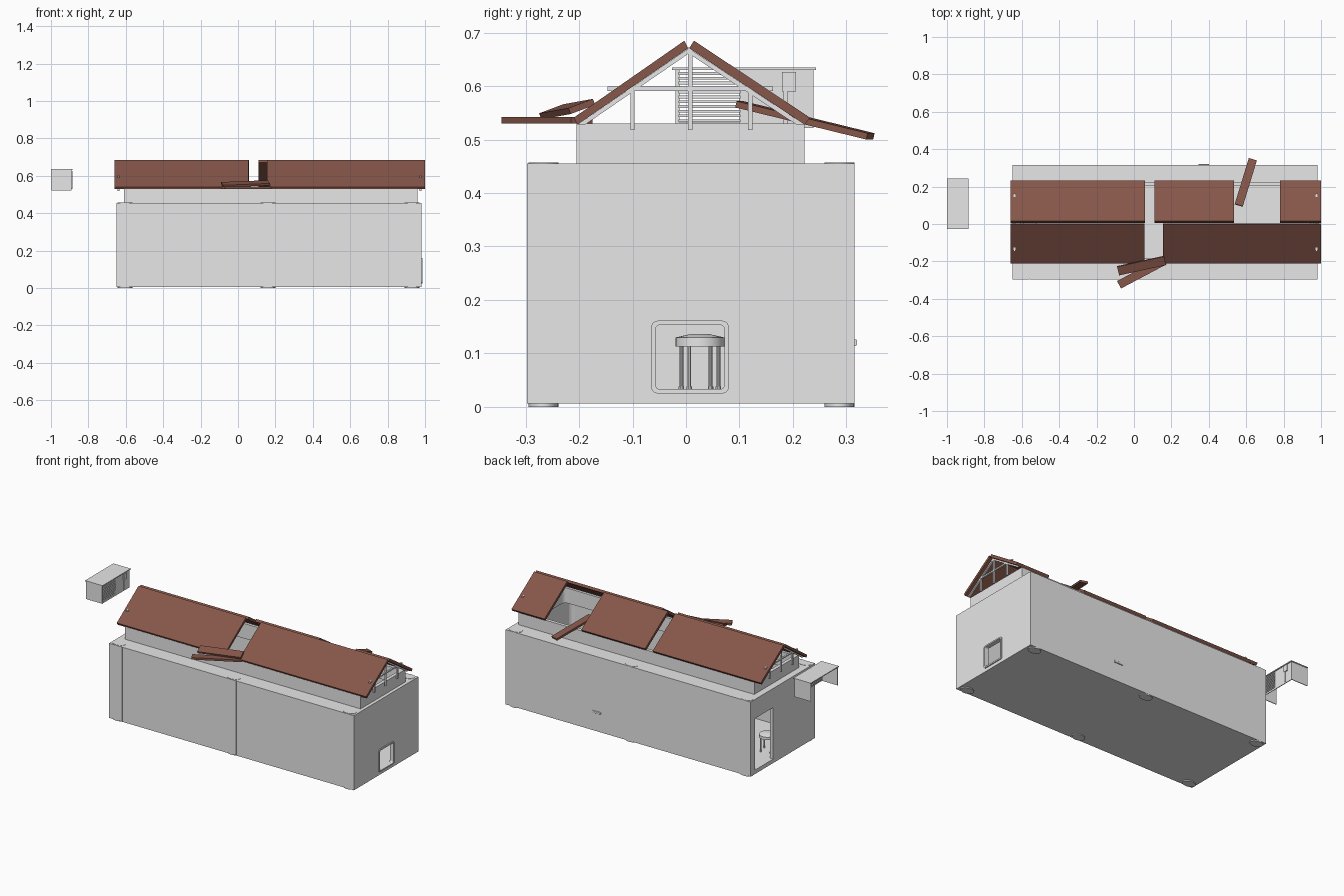
import bpy, bmesh, math
from mathutils import Vector, Matrix

if "Cube" in bpy.data.objects:
    bpy.data.objects.remove(bpy.data.objects["Cube"], do_unlink=True)


def material(name, rgb):
    m = bpy.data.materials.new(name)
    m.use_nodes = True
    m.diffuse_color = (*rgb, 1)
    node = next(n for n in m.node_tree.nodes if n.type == "BSDF_PRINCIPLED")
    node.inputs["Base Color"].default_value = (*rgb, 1)
    return m


GREY = material("plain_grey", (0.8, 0.8, 0.8))
BROWN = material("roof_brown", (0.24, 0.095, 0.067))


def finish(name, bm, mat, smooth=False):
    bmesh.ops.recalc_face_normals(bm, faces=bm.faces)
    mesh = bpy.data.meshes.new(name)
    bm.to_mesh(mesh)
    bm.free()
    mesh.materials.append(mat)
    ob = bpy.data.objects.new(name, mesh)
    bpy.context.collection.objects.link(ob)
    if smooth:
        bpy.ops.object.select_all(action="DESELECT")
        ob.select_set(True)
        bpy.context.view_layer.objects.active = ob
        bpy.ops.object.shade_smooth_by_angle()
    return ob


def box(name, lo, hi, mat=GREY, bevel=0, axis=2):
    """Box between two corners, optionally rounding the edges along one axis."""
    lo, hi = Vector(lo), Vector(hi)
    bm = bmesh.new()
    bmesh.ops.create_cube(bm, size=1)
    bmesh.ops.scale(bm, vec=hi - lo, verts=bm.verts)
    bmesh.ops.translate(bm, vec=(lo + hi) / 2, verts=bm.verts)
    if bevel:
        edges = [e for e in bm.edges
                 if abs((e.verts[0].co - e.verts[1].co).normalized()[axis]) > 0.9]
        bmesh.ops.bevel(bm, geom=edges, offset=bevel, segments=5, profile=0.5, affect="EDGES")
    return finish(name, bm, mat)


def prism(name, profile, x0, x1, mat):
    """Extrude a y-z outline along x."""
    bm = bmesh.new()
    face = bm.faces.new([bm.verts.new((x0, y, z)) for y, z in profile])
    new = bmesh.ops.extrude_face_region(bm, geom=[face])["geom"]
    bmesh.ops.translate(bm, vec=(x1 - x0, 0, 0),
                        verts=[v for v in new if isinstance(v, bmesh.types.BMVert)])
    return finish(name, bm, mat)


def plank(name, start, end, width, thick, roll=0):
    """Loose board running from start to end."""
    start, end = Vector(start), Vector(end)
    along = (end - start).normalized()
    side = along.cross(Vector((0, 0, 1))).normalized()
    side = Matrix.Rotation(math.radians(roll), 3, along) @ side
    up = side.cross(along)
    rot = Matrix((along, side, up)).transposed().to_4x4()
    bm = bmesh.new()
    bmesh.ops.create_cube(bm, size=1)
    bmesh.ops.scale(bm, vec=((end - start).length, width, thick), verts=bm.verts)
    bmesh.ops.transform(bm, matrix=Matrix.Translation((start + end) / 2) @ rot, verts=bm.verts)
    return finish(name, bm, BROWN)


def disc(name, x, y, z0, z1, rx, ry, top=1.0, sides=24):
    bm = bmesh.new()
    bmesh.ops.create_cone(bm, cap_ends=True, segments=sides, radius1=1, radius2=top, depth=1)
    bmesh.ops.scale(bm, vec=(rx, ry, z1 - z0), verts=bm.verts)
    bmesh.ops.translate(bm, vec=(x, y, (z0 + z1) / 2), verts=bm.verts)
    return finish(name, bm, GREY, smooth=True)


def combine(ob, others, operation="DIFFERENCE"):
    """Bake booleans into the object and discard the helpers."""
    for other in others:
        other.hide_render = True
        mod = ob.modifiers.new("cut", "BOOLEAN")
        mod.operation, mod.solver, mod.object = operation, "EXACT", other
    bpy.context.view_layer.update()
    dg = bpy.context.evaluated_depsgraph_get()
    mesh = bpy.data.meshes.new_from_object(ob.evaluated_get(dg))
    ob.modifiers.clear()
    ob.data = mesh
    for other in others:
        bpy.data.objects.remove(other, do_unlink=True)


# Hollow building: wide storey, narrower clerestory, door and window openings
walls = box("building_walls", (-0.65, -0.295, 0.006), (0.98, 0.315, 0.455))
combine(walls, [box("upper", (-0.61, -0.205, 0.4), (0.96, 0.222, 0.53))], "UNION")
combine(walls, [
    box("room", (-0.63, -0.275, 0.03), (0.96, 0.295, 0.44), bevel=0.03),
    box("attic", (-0.59, -0.185, 0.4), (0.94, 0.202, 0.6), bevel=0.03),
    box("door", (-0.7, 0.1, 0.03), (-0.6, 0.27, 0.34)),
    box("window", (0.9, -0.057, 0.033), (1.1, 0.072, 0.153), bevel=0.008, axis=0)])

# Window frame
frame = box("window_frame", (0.965, -0.065, 0.025), (0.986, 0.08, 0.161), bevel=0.012, axis=0)
combine(frame, [box("hole", (0.9, -0.057, 0.033), (1.1, 0.072, 0.153), bevel=0.008, axis=0)])

# Front cladding panels with narrow seams between them
for i, (x0, x1) in enumerate([(-0.65, -0.562), (-0.559, 0.197), (0.2, 0.98)]):
    box(f"front_panel_{i}", (x0, -0.298, 0.006), (x1, -0.294, 0.455))

# Round pads under the floor and on the ledge
for i, x in enumerate((-0.605, 0.16, 0.93)):
    for side, y in (("front", -0.267), ("back", 0.287)):
        disc(f"foot_{side}_{i}", x, y, 0, 0.01, 0.04, 0.028)
        disc(f"ledge_pad_{side}_{i}", x, y, 0.45, 0.457, 0.04, 0.028)

# Small handle on the back wall
box("back_handle", (0.345, 0.31, 0.114), (0.4, 0.32, 0.126), bevel=0.003, axis=0)

# Roof slopes with missing sections
front_slope = [(-0.203, 0.528), (0.004, 0.671), (-0.003, 0.685), (-0.21, 0.541)]
back_slope = [(0.222, 0.528), (0.006, 0.671), (0.015, 0.685), (0.232, 0.541)]
for i, (x0, x1) in enumerate([(-0.66, 0.055), (0.155, 1.0)]):
    prism(f"front_roof_{i}", front_slope, x0, x1, BROWN)
for i, (x0, x1) in enumerate([(-0.66, 0.06), (0.11, 0.535), (0.78, 1.0)]):
    prism(f"back_roof_{i}", back_slope, x0, x1, BROWN)

# Fallen roof boards
plank("fallen_board_flat", (-0.08, -0.325, 0.536), (0.165, -0.195, 0.536), 0.045, 0.012)
plank("fallen_board_tilted", (-0.085, -0.25, 0.552), (0.165, -0.195, 0.562), 0.05, 0.012, 20)
plank("fallen_board_back", (0.56, 0.1, 0.566), (0.635, 0.345, 0.506), 0.045, 0.012)

# Timber truss at each gable
for end, x in (("left", 0.976), ("right", -0.638)):
    x0, x1 = x - 0.005, x + 0.005
    box(f"king_post_{end}", (x0, 0.004, 0.518), (x1, 0.012, 0.672))
    box(f"tie_beam_{end}", (x0, -0.147, 0.591), (x1, 0.163, 0.599))
    for n, y in (("front", -0.1), ("back", 0.12)):
        box(f"post_{n}_{end}", (x0, y - 0.004, 0.518), (x1, y + 0.004, 0.61))
    for n, foot in (("front", -0.203), ("back", 0.222)):
        prism(f"rafter_{n}_{end}",
              [(foot, 0.528), (0.005, 0.671), (0.005, 0.661), (foot * 0.93, 0.528)],
              x0, x1, GREY)

# Stool near the doorway
sx, sy = -0.56, 0.026
disc("stool_seat", sx, sy, 0.113, 0.13, 0.046, 0.046)
disc("stool_cushion", sx, sy, 0.13, 0.136, 0.044, 0.044, top=0.4)
for i in range(4):
    a = math.radians(30 + 90 * i)
    lx, ly = sx + 0.04 * math.sin(a), sy + 0.04 * math.cos(a)
    disc(f"stool_leg_{i}", lx, ly, 0.03, 0.115, 0.0035, 0.0035, sides=10)
    disc(f"stool_foot_{i}", lx, ly, 0.03, 0.038, 0.005, 0.005, sides=10)

# Detached vent unit: open underneath and at the rear
box("vent_top", (-1.0, -0.026, 0.63), (-0.884, 0.243, 0.635))
box("vent_front_end", (-0.998, -0.02, 0.522), (-0.89, -0.016, 0.63))
box("vent_back_end", (-0.998, 0.235, 0.522), (-0.89, 0.239, 0.63))
box("vent_face", (-0.894, 0.1, 0.522), (-0.89, 0.239, 0.63))
box("vent_side_trim", (-0.894, -0.02, 0.522), (-0.89, -0.012, 0.63))
box("vent_bottom_trim", (-0.894, -0.02, 0.522), (-0.89, 0.1, 0.532))
box("vent_panel", (-0.892, 0.18, 0.59), (-0.884, 0.206, 0.626))
box("vent_pipe", (-0.892, 0.182, 0.53), (-0.886, 0.19, 0.59))
for i in range(11):
    z = 0.533 + i * 0.0088
    prism(f"vent_slat_{i}", [(-0.014, z), (0.102, z), (0.102, z + 0.005), (-0.014, z + 0.005)],
          -0.9, -0.887, GREY)
